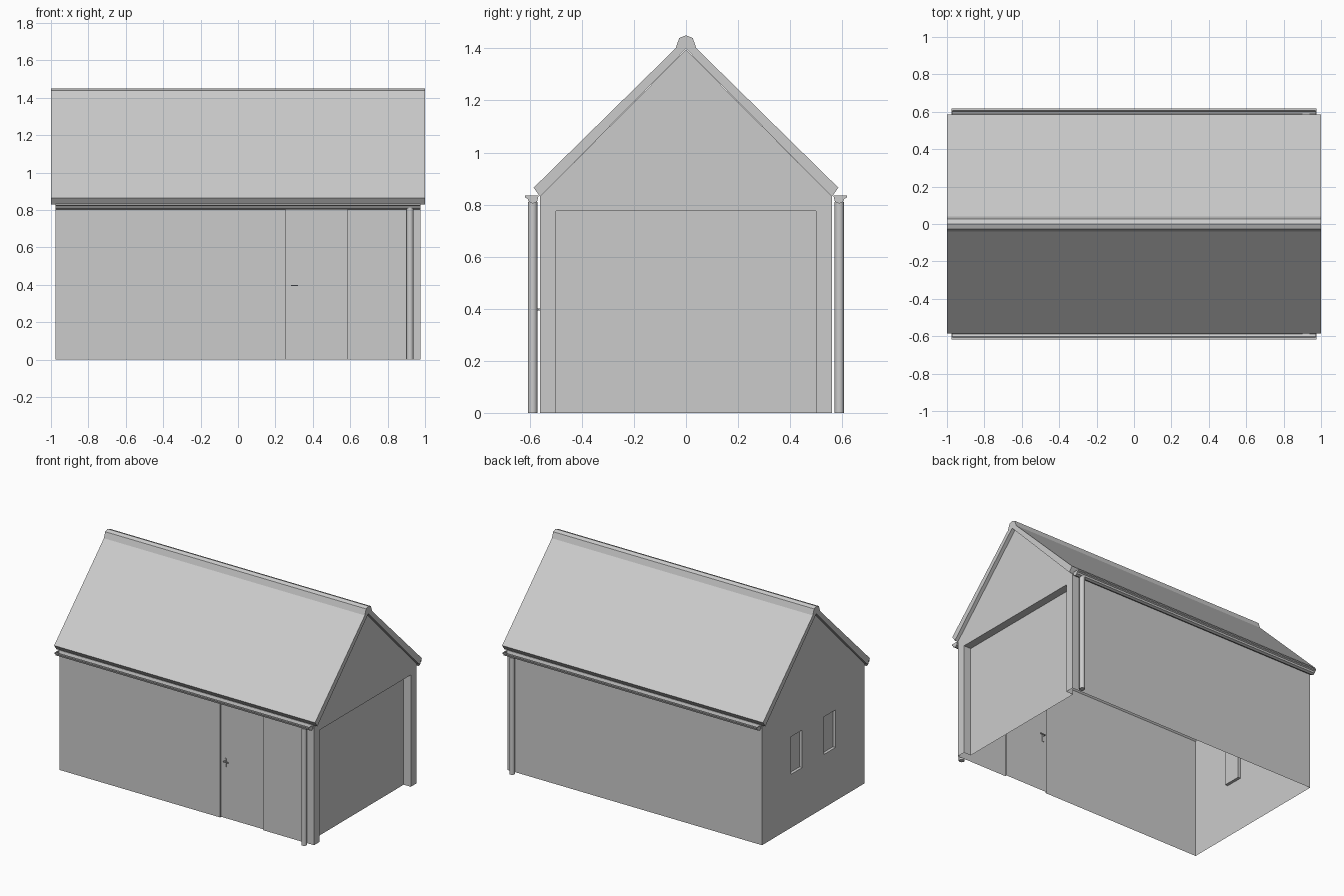
import bpy
import bmesh
import math

cube = bpy.data.objects.get("Cube")
if cube:
    bpy.data.objects.remove(cube, do_unlink=True)

grey = bpy.data.materials.new("light_grey")
grey.use_nodes = True
colour = (0.6, 0.6, 0.6, 1)
grey.diffuse_color = colour
grey.node_tree.nodes["Principled BSDF"].inputs["Base Color"].default_value = colour

HALF_X, HALF_Y = 0.975, 0.56
EAVE, RIDGE = 0.83, 1.395


def finish(name, bm, recalc=True):
    bmesh.ops.remove_doubles(bm, verts=bm.verts, dist=0.0005)
    if recalc:
        bmesh.ops.recalc_face_normals(bm, faces=bm.faces)
    mesh = bpy.data.meshes.new(name)
    bm.to_mesh(mesh)
    bm.free()
    mesh.materials.append(grey)
    obj = bpy.data.objects.new(name, mesh)
    bpy.context.collection.objects.link(obj)
    return obj


def prism(name, profile, x0, x1):
    """Extrude a closed (y, z) profile along x."""
    bm = bmesh.new()
    face = bm.faces.new([bm.verts.new((x0, y, z)) for y, z in profile])
    ext = bmesh.ops.extrude_face_region(bm, geom=[face], use_keep_orig=True)
    moved = [g for g in ext["geom"] if isinstance(g, bmesh.types.BMVert)]
    bmesh.ops.translate(bm, verts=moved, vec=(x1 - x0, 0, 0))
    return finish(name, bm)


def wall(bm, place, half, recesses=(), depth=0.0, peak=None):
    """Thin wall with rectangular recesses; place maps (u, v, inward) to 3D."""
    def face(points):
        bm.faces.new([bm.verts.new(place(*p)) for p in points])

    us = sorted({-half, half} | {u for r in recesses for u in r[:2]})
    vs = sorted({0, EAVE} | {v for r in recesses for v in r[2:]})
    for a, b in zip(us, us[1:]):
        for c, d in zip(vs, vs[1:]):
            mid_u, mid_v = (a + b) / 2, (c + d) / 2
            if not any(r[0] < mid_u < r[1] and r[2] < mid_v < r[3] for r in recesses):
                face([(a, c, 0), (b, c, 0), (b, d, 0), (a, d, 0)])
    for a, b, c, d in recesses:
        corners = [(a, c), (b, c), (b, d), (a, d)]
        face([(u, v, depth) for u, v in corners])
        for p, q in zip(corners, corners[1:] + corners[:1]):
            if p[1] + q[1] > 0:
                face([(*p, 0), (*q, 0), (*q, depth), (*p, depth)])
    if peak:
        face([(u, EAVE, 0) for u in us] + [(0, peak, 0)])


# House shell: side door, garage opening and two gable windows
bm = bmesh.new()
wall(bm, lambda u, v, d: (u, -HALF_Y + d, v), HALF_X, [(0.255, 0.585, 0, 0.805)], 0.012)
wall(bm, lambda u, v, d: (-u, HALF_Y - d, v), HALF_X)
wall(bm, lambda u, v, d: (HALF_X - d, u, v), HALF_Y, [(-0.5, 0.5, 0, 0.775)], 0.055, RIDGE)
windows = [(-0.245, -0.12, 0.37, 0.63), (0.12, 0.245, 0.37, 0.63)]
wall(bm, lambda u, v, d: (-HALF_X + d, -u, v), HALF_Y, windows, 0.02, RIDGE)
finish("walls", bm)

# Roof and ridge cap
right = [(0.035, 1.405), (0.585, 0.865), (HALF_Y, EAVE)]
left = [(-y, z) for y, z in reversed(right)]
prism("roof", left + right + [(0, RIDGE + 0.003)], -1, 1)
cap = [(0.04, 1.4), (0.026, 1.44), (0, 1.45), (-0.026, 1.44), (-0.04, 1.4)]
prism("ridge_cap", cap, -1, 1)

# Gutters and downpipes
outer = [(0.618, 0.835), (0.618, 0.827), (0.608, 0.822), (0.604, 0.811), (0.588, 0.804),
         (0.572, 0.811), (0.566, 0.835)]
inner = [(0.57, 0.835), (0.576, 0.814), (0.588, 0.809), (0.601, 0.814), (0.606, 0.835)]
for side, label in ((-1, "front"), (1, "back")):
    prism(label + "_gutter", [(side * y, z) for y, z in outer + inner], -HALF_X, HALF_X)
    for end, word in ((-HALF_X, "right"), (HALF_X - 0.004, "left")):
        prism(f"{label}_gutter_{word}_end", [(side * y, z) for y, z in outer], end, end + 0.004)
    bpy.ops.mesh.primitive_cylinder_add(vertices=24, radius=0.018, depth=0.81,
                                        location=(0.92, side * 0.589, 0.405))
    pipe = bpy.context.object
    pipe.name = label + "_downpipe"
    pipe.data.materials.append(grey)
    bpy.ops.object.shade_smooth_by_angle(angle=math.radians(40))


def box(name, centre, size):
    bm = bmesh.new()
    bmesh.ops.create_cube(bm, size=1)
    bmesh.ops.scale(bm, verts=bm.verts, vec=size)
    bmesh.ops.translate(bm, verts=bm.verts, vec=centre)
    finish(name, bm)


# Door handle, inside and outside
door_y = -HALF_Y + 0.012
for side, label in ((-1, "outer"), (1, "inner")):
    box(label + "_handle_plate", (0.287, door_y + side * 0.002, 0.385), (0.014, 0.004, 0.06))
    box(label + "_handle_stem", (0.287, door_y + side * 0.01, 0.397), (0.007, 0.018, 0.007))
    box(label + "_handle_lever", (0.302, door_y + side * 0.019, 0.397), (0.037, 0.006, 0.007))
